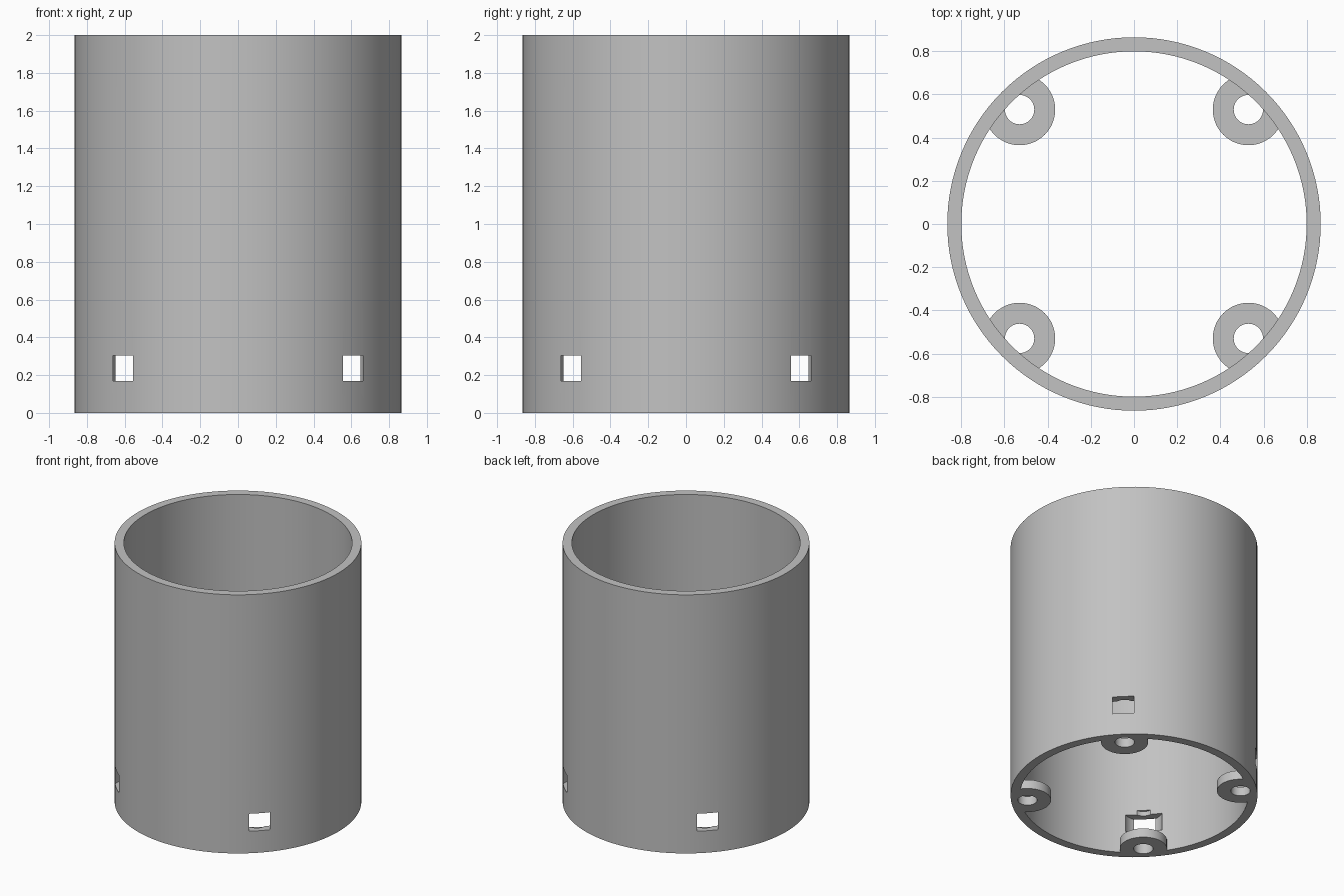
import bpy
import math

if "Cube" in bpy.data.objects:
    bpy.data.objects.remove(bpy.data.objects["Cube"], do_unlink=True)

HEIGHT = 2.0
OUTER_R, INNER_R = 0.865, 0.80
LUG_POS = 0.53
LUG_R, LUG_TOP = 0.165, 0.07

grey = bpy.data.materials.new("plain grey")
grey.use_nodes = True
GREY = (0.54, 0.54, 0.54, 1)
grey.diffuse_color = GREY
grey.node_tree.nodes["Principled BSDF"].inputs["Base Color"].default_value = GREY


def cylinder(name, radius, bottom, top, x=0, y=0, sides=48):
    bpy.ops.mesh.primitive_cylinder_add(
        vertices=sides, radius=radius, depth=top - bottom,
        location=(x, y, (bottom + top) / 2))
    obj = bpy.context.object
    obj.name = name
    return obj


def cut(target, cutter):
    """Subtract the cutter from the target and remove the cutter."""
    mod = target.modifiers.new("cut", 'BOOLEAN')
    mod.operation = 'DIFFERENCE'
    mod.solver = 'EXACT'
    mod.object = cutter
    bpy.ops.object.select_all(action='DESELECT')
    bpy.context.view_layer.objects.active = target
    target.select_set(True)
    bpy.ops.object.modifier_apply(modifier=mod.name)
    bpy.data.objects.remove(cutter, do_unlink=True)


corners = [(sx * LUG_POS, sy * LUG_POS) for sx in (-1, 1) for sy in (-1, 1)]

# Bore shape, notched so that it leaves the four mounting lugs at the base
bore = cylinder("bore_cutter", INNER_R, -0.1, HEIGHT + 0.1, sides=128)
for x, y in corners:
    cut(bore, cylinder("lug_shape", LUG_R, -0.2, LUG_TOP, x, y))

# Open tube with lugs
tube = cylinder("tube_with_mounting_lugs", OUTER_R, 0, HEIGHT, sides=128)
cut(tube, bore)

# Screw holes, and wider screw head pockets that break through the wall
for x, y in corners:
    cut(tube, cylinder("screw_hole_cutter", 0.068, -0.1, 0.34, x, y))
    cut(tube, cylinder("head_pocket_cutter", 0.135, 0.17, 0.305, x, y))

tube.data.materials.clear()
tube.data.materials.append(grey)
bpy.ops.object.select_all(action='DESELECT')
tube.select_set(True)
bpy.context.view_layer.objects.active = tube
bpy.ops.object.shade_smooth_by_angle(angle=math.radians(30))
